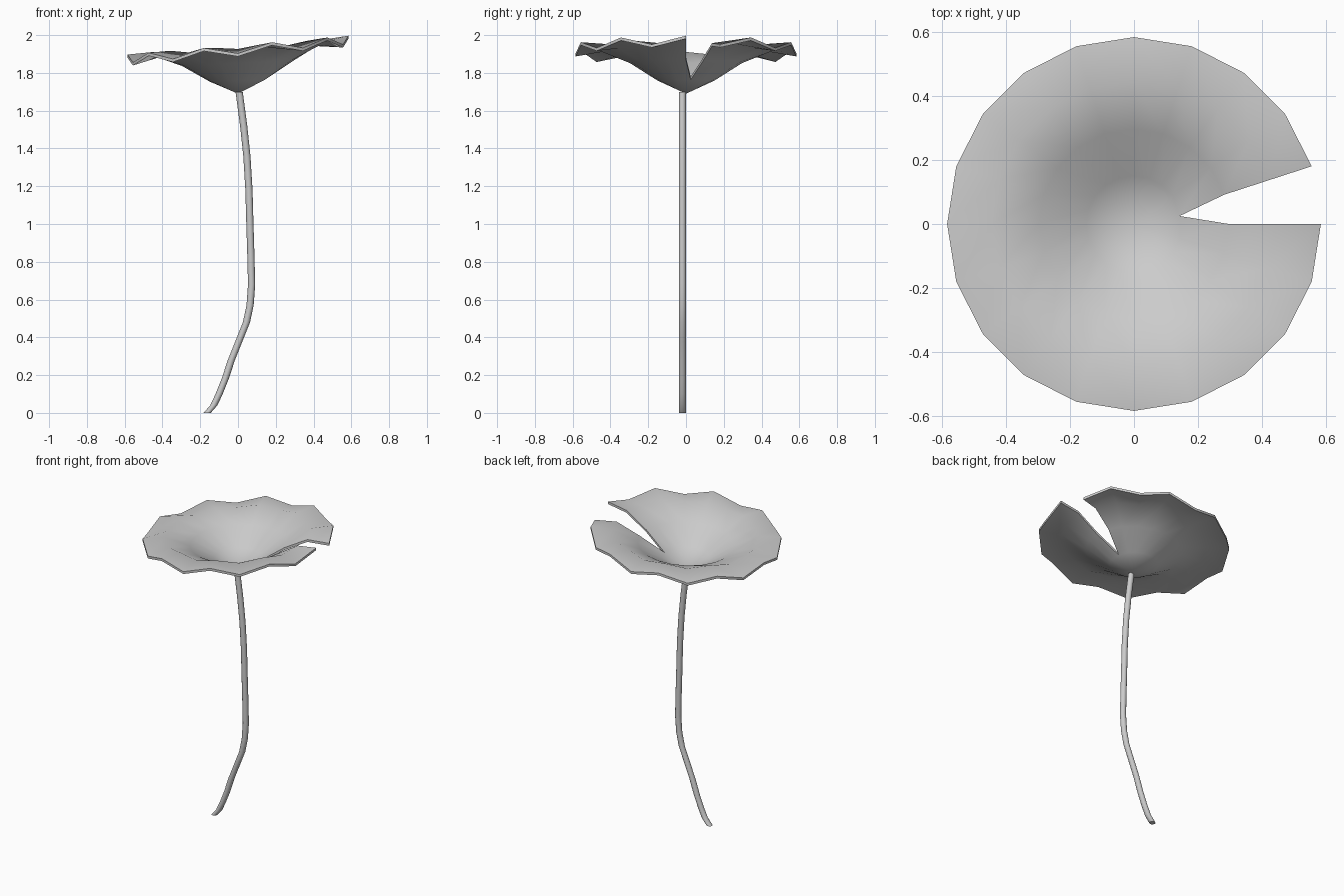
import bpy, bmesh
from math import sin, cos, pi

if "Cube" in bpy.data.objects:
    bpy.data.objects.remove(bpy.data.objects["Cube"])


def make_object(name, bm):
    bmesh.ops.recalc_face_normals(bm, faces=bm.faces)
    mesh = bpy.data.meshes.new(name)
    bm.to_mesh(mesh)
    bm.free()
    obj = bpy.data.objects.new(name, mesh)
    bpy.context.collection.objects.link(obj)
    bpy.ops.object.select_all(action='DESELECT')
    obj.select_set(True)
    bpy.context.view_layer.objects.active = obj
    return obj


# Leaf: wavy, slightly tilted dish with one missing wedge
SIDES = 20
# radius, height, tilt, rim wave
RINGS = [(0.15, 1.775, 0.005, 0), (0.297, 1.868, 0.015, 0),
         (0.445, 1.935, 0.032, 0.008), (0.585, 1.925, 0.05, 0.022)]
THICK = 0.016


def leaf_layer(bm, drop):
    centre = bm.verts.new((0, 0, 1.706 - drop))
    rows = []
    for r, z, tilt, wave in RINGS:
        row = []
        for i in range(SIDES):
            a = 2 * pi * (i + 1) / SIDES
            h = z + tilt * cos(a) + wave * (-1) ** (i + 1) - drop
            row.append(bm.verts.new((r * cos(a), r * sin(a), h)))
        rows.append(row)
    # both sides of the slit meet at a single inner point
    tip = rows[0][0]
    tip.co.y = 0.025
    bm.verts.remove(rows[0][-1])
    rows[0][-1] = tip
    for i in range(SIDES - 1):
        bm.faces.new((centre, rows[0][i], rows[0][i + 1]))
        for low, high in zip(rows, rows[1:]):
            bm.faces.new((low[i], high[i], high[i + 1], low[i + 1]))
    # outline from the slit tip, around the rim and back
    start = [row[0] for row in rows]
    end = [row[-1] for row in rows[1:]]
    return start + rows[-1][1:-1] + end[::-1]


bm = bmesh.new()
top = leaf_layer(bm, 0)
bottom = leaf_layer(bm, THICK)
for i in range(len(top)):
    j = (i + 1) % len(top)
    bm.faces.new((top[i], top[j], bottom[j], bottom[i]))
leaf = make_object("leaf", bm)
bpy.ops.object.shade_smooth_by_angle(angle=pi / 4)

# Stem: bent tube with a flat foot, (x, z) path
PATH = [(-0.163, 0), (-0.128, 0.04), (-0.10, 0.1), (-0.068, 0.18),
        (-0.035, 0.28), (0.005, 0.38), (0.045, 0.48), (0.064, 0.57),
        (0.072, 0.68), (0.068, 0.84), (0.063, 1.0), (0.058, 1.18),
        (0.047, 1.36), (0.03, 1.52), (0.006, 1.70)]
STEM_SIDES, STEM_R = 12, 0.019
bm = bmesh.new()
rings = [[bm.verts.new((x + STEM_R * cos(2 * pi * k / STEM_SIDES),
                        -0.019 + STEM_R * sin(2 * pi * k / STEM_SIDES), z))
          for k in range(STEM_SIDES)] for x, z in PATH]
for low, high in zip(rings, rings[1:]):
    for k in range(STEM_SIDES):
        n = (k + 1) % STEM_SIDES
        bm.faces.new((low[k], low[n], high[n], high[k]))
bm.faces.new(rings[0])
bm.faces.new(rings[-1])
stem = make_object("stem", bm)
bpy.ops.object.shade_smooth_by_angle(angle=pi / 4)
